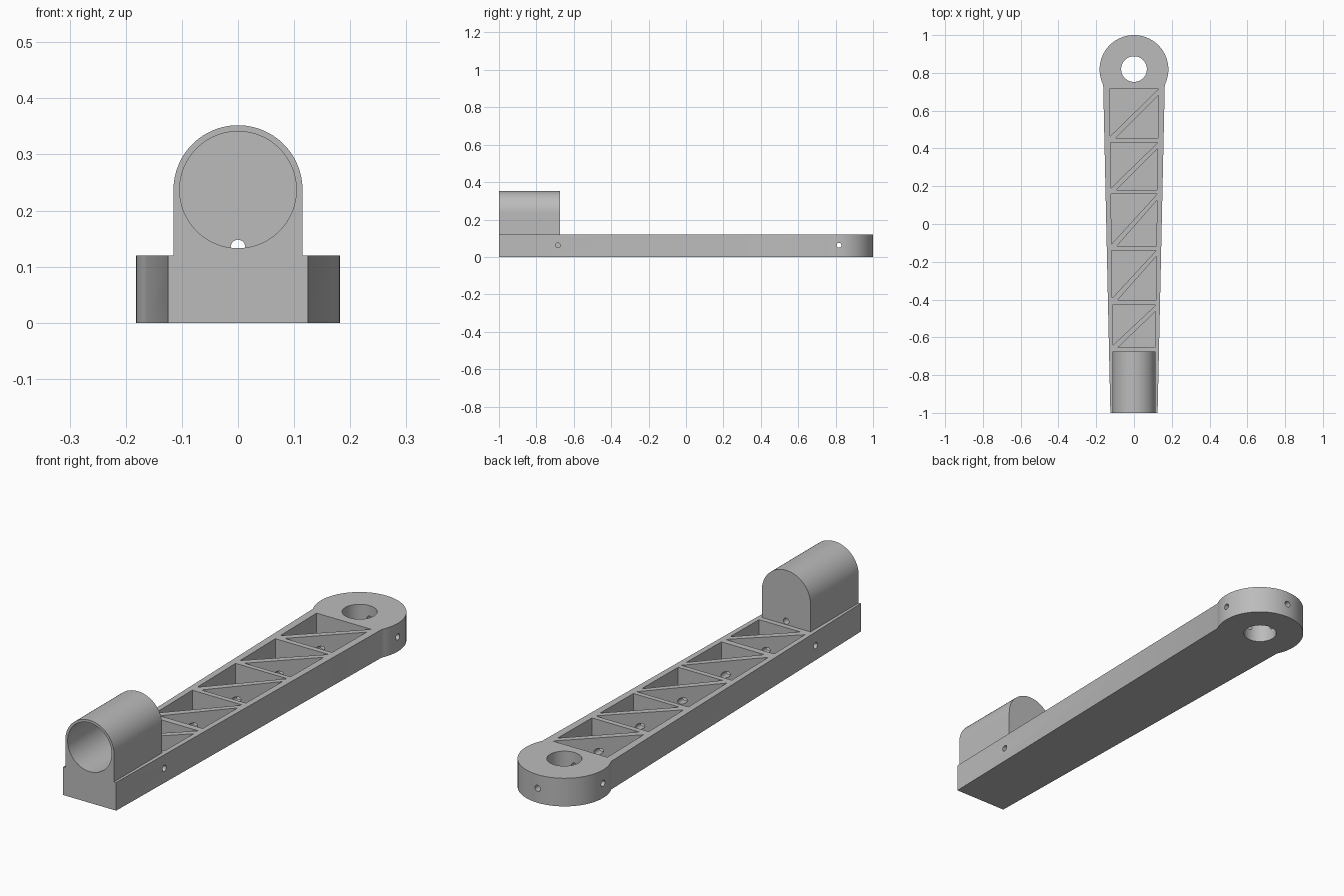
import bpy
import bmesh
from math import cos, sin, pi, radians, asin, sqrt
from mathutils import Matrix, Vector

cube = bpy.data.objects.get("Cube")
if cube:
    bpy.data.objects.remove(cube, do_unlink=True)

grey = bpy.data.materials.new("plain grey")
grey.use_nodes = True
color = (0.5, 0.5, 0.5, 1)
grey.diffuse_color = color
grey.node_tree.nodes["Principled BSDF"].inputs["Base Color"].default_value = color

LENGTH_END = -1.0
HEIGHT = 0.12
EYE_Y, EYE_R = 0.818, 0.182
PIN_R = 0.013
MID_Z = 0.062


def make_object(name, bm):
    bmesh.ops.recalc_face_normals(bm, faces=bm.faces)
    mesh = bpy.data.meshes.new(name)
    bm.to_mesh(mesh)
    bm.free()
    obj = bpy.data.objects.new(name, mesh)
    bpy.context.collection.objects.link(obj)
    mesh.materials.append(grey)
    return obj


def add_prism(bm, points, depth):
    """Extrude a closed loop of 3D points along a vector."""
    face = bm.faces.new([bm.verts.new(p) for p in points])
    ext = bmesh.ops.extrude_face_region(bm, geom=[face])
    verts = [v for v in ext["geom"] if isinstance(v, bmesh.types.BMVert)]
    bmesh.ops.translate(bm, verts=verts, vec=Vector(depth))


def add_rod(bm, start, end, radius, sides=32):
    a, b = Vector(start), Vector(end)
    turn = (b - a).to_track_quat('Z', 'Y').to_matrix().to_4x4()
    bmesh.ops.create_cone(bm, cap_ends=True, segments=sides, radius1=radius,
                          radius2=radius, depth=(b - a).length,
                          matrix=Matrix.Translation((a + b) / 2) @ turn)


def rod_cutter(name, *rods):
    bm = bmesh.new()
    for start, end, radius, sides in rods:
        add_rod(bm, start, end, radius, sides)
    return make_object(name, bm)


def cut(target, cutter):
    mod = target.modifiers.new(cutter.name, 'BOOLEAN')
    mod.operation = 'DIFFERENCE'
    mod.solver = 'EXACT'
    mod.object = cutter
    cutter.hide_render = True
    cutter.hide_set(True)


def finish(obj):
    """Apply the cuts, remove the cutters and smooth the round faces."""
    bpy.ops.object.select_all(action='DESELECT')
    bpy.context.view_layer.objects.active = obj
    obj.select_set(True)
    cutters = [m.object for m in obj.modifiers]
    for mod in list(obj.modifiers):
        bpy.ops.object.modifier_apply(modifier=mod.name)
    for c in cutters:
        bpy.data.objects.remove(c, do_unlink=True)
    bpy.ops.object.shade_smooth_by_angle(angle=radians(30))


# Tapered arm with a round eye at the back
neck_w = 0.163
a0 = asin(-sqrt(EYE_R ** 2 - neck_w ** 2) / EYE_R)
steps = 72
outline = [(-0.125, LENGTH_END, 0), (0.125, LENGTH_END, 0)]
for i in range(steps + 1):
    a = a0 + (pi - 2 * a0) * i / steps
    outline.append((EYE_R * cos(a), EYE_Y + EYE_R * sin(a), 0))
bm = bmesh.new()
add_prism(bm, outline, (0, 0, HEIGHT))
arm = make_object("tapered_arm", bm)


# Five pockets, each split by a diagonal rib
def pocket_half(y):
    return 0.112 + 0.0125 * (y + 0.653)


FLOOR = 0.02
bm = bmesh.new()
for low, high in ((-0.653, -0.43), (-0.403, -0.139), (-0.117, 0.158),
                  (0.179, 0.431), (0.454, 0.714)):
    w0, w1 = pocket_half(low), pocket_half(high)
    upper = [(-w1, high), (w1, high), (-w0, low + 0.011)]
    lower = [(w0, low), (w1, high - 0.032), (-w0 + 0.028, low)]
    for triangle in (upper, lower):
        add_prism(bm, [(x, y, FLOOR) for x, y in triangle], (0, 0, HEIGHT))
cut(arm, make_object("pocket_cutter", bm))

# Eye bore, lengthwise channel and cross holes
cut(arm, rod_cutter("eye_cutter", ((0, 0.82, -0.1), (0, 0.82, 0.3), 0.068, 64)))
cut(arm, rod_cutter("channel_cutter", ((0, -0.64, MID_Z), (0, 1.1, MID_Z), PIN_R, 24)))
cut(arm, rod_cutter("eye_pin_cutter",
                    ((-0.3, EYE_Y, MID_Z), (0.3, EYE_Y, MID_Z), PIN_R, 24)))
cut(arm, rod_cutter("front_pin_cutter",
                    *[((s * 0.04, -0.685, MID_Z), (s * 0.3, -0.685, MID_Z), PIN_R, 24)
                      for s in (-1, 1)]))
finish(arm)

# Arched housing on the front end with a blind bore
AXIS_Z, OUTER_R, BORE_R = 0.237, 0.115, 0.104
arch = [(-OUTER_R, LENGTH_END, HEIGHT), (OUTER_R, LENGTH_END, HEIGHT)]
for i in range(49):
    a = pi * i / 48
    arch.append((OUTER_R * cos(a), LENGTH_END, AXIS_Z + OUTER_R * sin(a)))
bm = bmesh.new()
add_prism(bm, arch, (0, 0.325, 0))
housing = make_object("arched_housing", bm)
cut(housing, rod_cutter("bore_cutter",
                        ((0, -1.2, AXIS_Z), (0, -0.70, AXIS_Z), BORE_R, 96)))
cut(housing, rod_cutter("drain_cutter",
                        ((0, -0.72, 0.135), (0, -0.6, 0.135), PIN_R, 24)))
finish(housing)
